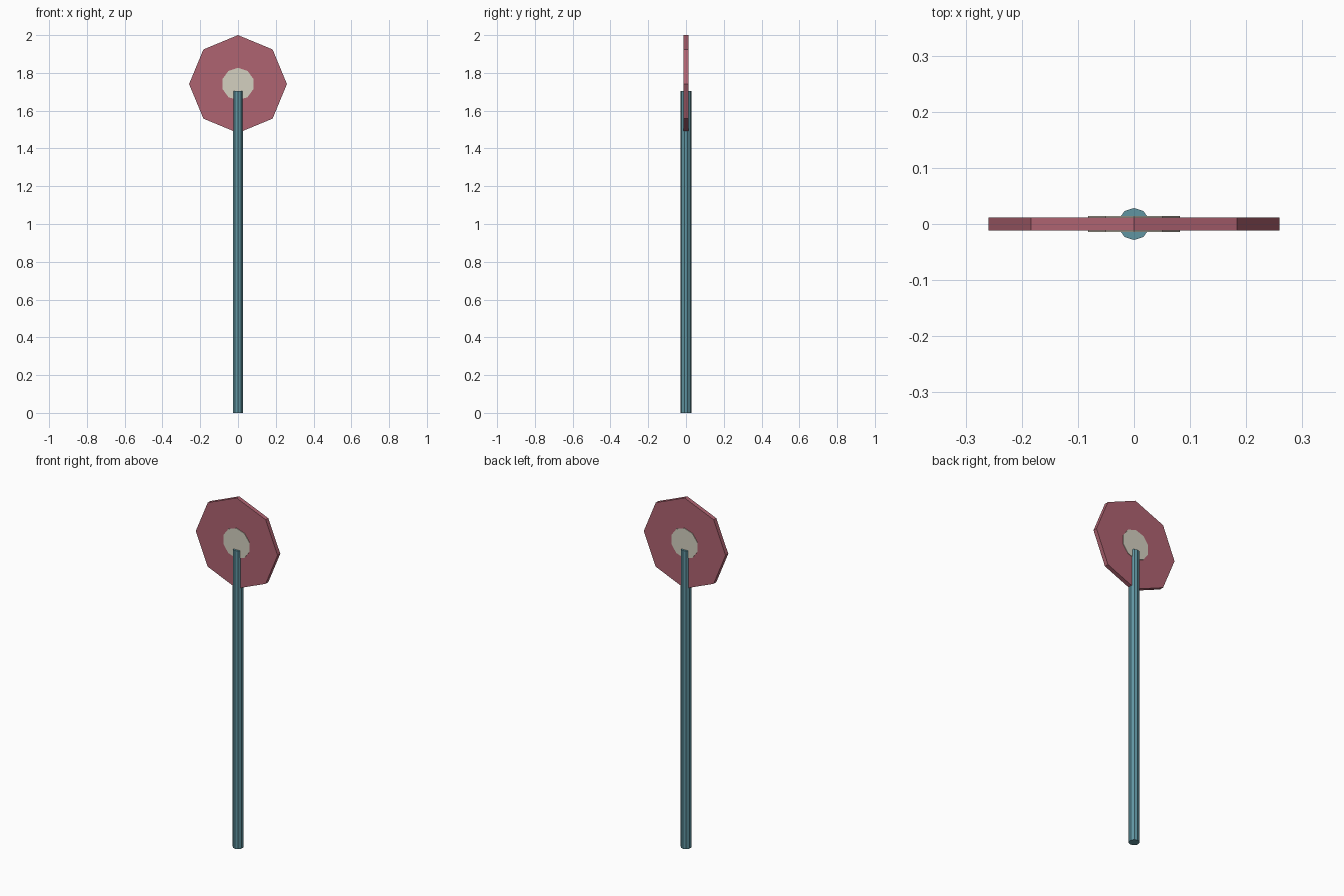
import bpy
from math import pi

if "Cube" in bpy.data.objects:
    bpy.data.objects.remove(bpy.data.objects["Cube"], do_unlink=True)


def material(name, rgb):
    """Flat colour from 0-255 display values."""
    linear = [((c / 255 + 0.055) / 1.055) ** 2.4 for c in rgb] + [1.0]
    mat = bpy.data.materials.new(name)
    mat.use_nodes = True
    mat.diffuse_color = linear
    mat.node_tree.nodes["Principled BSDF"].inputs["Base Color"].default_value = linear
    return mat


def prism(name, sides, radius, depth, z, mat, upright=False):
    """Regular prism; an upright one faces the front, with a corner on top."""
    bpy.ops.mesh.primitive_cylinder_add(
        vertices=sides, radius=radius, depth=depth, location=(0, 0, z),
        rotation=(pi / 2 if upright else 0, 0, 0))
    obj = bpy.context.object
    # Turn the prism so that a corner points straight up
    if upright:
        obj.rotation_euler.x = -pi / 2
        obj.rotation_euler.z = pi
    obj.name = name
    obj.data.materials.append(mat)
    return obj


teal = material("teal paint", (96, 149, 161))
red = material("dusty red", (175, 99, 113))
cream = material("cream", (212, 208, 192))

SIGN_Z = 1.741
POLE_TOP = 1.705

# Pole
prism("pole", 10, 0.0285, POLE_TOP, POLE_TOP / 2, teal)

# Octagonal sign plate
prism("sign_plate", 8, 0.259, 0.024, SIGN_Z, red, upright=True)

# Pale centre disc, showing on both faces
prism("centre_disc", 10, 0.086, 0.029, SIGN_Z, cream, upright=True)
